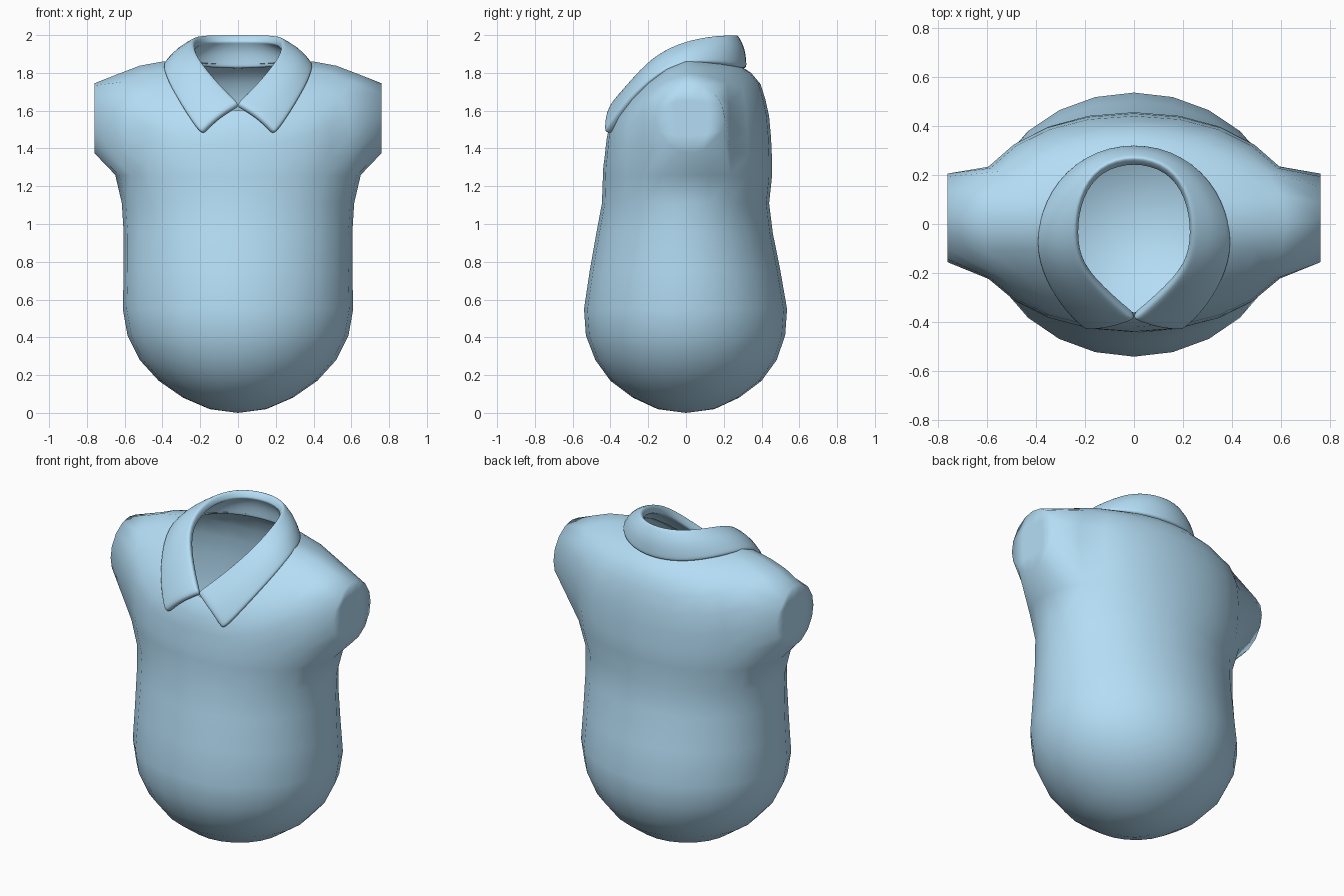
import bpy, bmesh
from math import sin, cos, pi, sqrt
from mathutils import Vector

if "Cube" in bpy.data.objects:
    bpy.data.objects.remove(bpy.data.objects["Cube"])

SEG = 24
blue = bpy.data.materials.new("blue_cloth")
blue.diffuse_color = (.46, .73, .92, 1)
blue.use_nodes = True
blue.node_tree.nodes["Principled BSDF"].inputs["Base Color"].default_value = blue.diffuse_color


def finish(name, bm):
    bmesh.ops.recalc_face_normals(bm, faces=bm.faces[:])
    for f in bm.faces:
        f.smooth = True
    me = bpy.data.meshes.new(name)
    bm.to_mesh(me)
    bm.free()
    me.materials.append(blue)
    ob = bpy.data.objects.new(name, me)
    bpy.context.collection.objects.link(ob)
    return ob


# Torso rings: half width, front y, back y, z at front / side / back, roundness
lower = [(.15, -.15, .15, .02), (.29, -.28, .28, .08), (.42, -.40, .40, .17),
         (.52, -.48, .48, .28), (.585, -.53, .525, .41), (.61, -.54, .535, .55),
         (.605, -.51, .50, .75), (.605, -.475, .46, .95), (.615, -.445, .44, 1.11)]
rings = [(w, f, b, z, z, z, 1) for w, f, b, z in lower]
FIRST = len(rings)          # first of the five rings that carry the sleeves
rings += [(.65, -.44, .455, 1.25, 1.26, 1.25, .95),
          (.67, -.438, .455, 1.30, 1.40, 1.35, .95),
          (.68, -.43, .45, 1.36, 1.53, 1.46, .95),
          (.67, -.425, .44, 1.41, 1.67, 1.57, .95),
          (.62, -.42, .42, 1.45, 1.80, 1.66, .97),
          (.52, -.41, .395, 1.50, 1.838, 1.74, 1),
          (.40, -.395, .345, 1.55, 1.86, 1.80, 1),
          (.29, -.36, .275, 1.60, 1.87, 1.845, 1)]


def ring_point(r, j):
    w, front, back, zf, zs, zb, e = r
    c, s = cos(2 * pi * j / SEG), sin(2 * pi * j / SEG)
    x = w * abs(c) ** e * (1 if c > 0 else -1)
    y = abs(s) ** e * (back if s > 0 else front)
    z = zs + ((zb if s > 0 else zf) - zs) * abs(s) ** 1.5
    return x, y, z


bm = bmesh.new()
grid = [[bm.verts.new(ring_point(r, j)) for j in range(SEG)] for r in rings]
pole = bm.verts.new((0, 0, 0))
for j in range(SEG):
    bm.faces.new((pole, grid[0][(j + 1) % SEG], grid[0][j]))


def in_sleeve(i, j):
    return FIRST <= i < FIRST + 4 and (j + 2) % (SEG // 2) < 4


for i in range(len(rings) - 1):
    for j in range(SEG):
        if not in_sleeve(i, j):
            k = (j + 1) % SEG
            bm.faces.new((grid[i][j], grid[i][k], grid[i + 1][k], grid[i + 1][j]))

# Sleeve stubs: the square side opening runs out to a round, closed end
for side, mid in ((1, 0), (-1, SEG // 2)):
    root = [[grid[FIRST + a][(mid + b - 2) % SEG] for b in range(5)] for a in range(5)]
    cap = []
    for a in range(5):
        row = []
        for b in range(5):
            u, v = side * (b - 2) / 2, (a - 2) / 2
            row.append(bm.verts.new((side * .76,
                                     .025 + .18 * u * sqrt(1 - v * v / 2),
                                     1.56 + .185 * v * sqrt(1 - u * u / 2))))
        cap.append(row)
    for a in range(4):
        for b in range(4):
            bm.faces.new((cap[a][b], cap[a][b + 1], cap[a + 1][b + 1], cap[a + 1][b]))
    rim = ([(0, b) for b in range(4)] + [(a, 4) for a in range(4)] +
           [(4, b) for b in range(4, 0, -1)] + [(a, 0) for a in range(4, 0, -1)])
    for (a, b), (c, d) in zip(rim, rim[1:] + rim[:1]):
        bm.faces.new((root[a][b], root[c][d], cap[c][d], cap[a][b]))
# drop the ring points left loose inside the sleeve openings
for v in [v for v in bm.verts if not v.link_faces]:
    bm.verts.remove(v)
finish("shirt_body", bm)

# Collar: stations from back centre to front point (top edge, lower edge)
stations = [((0, .265, 1.985), (0, .31, 1.82)),
            ((.14, .225, 1.985), (.19, .265, 1.83)),
            ((.215, .11, 1.975), (.33, .13, 1.85)),
            ((.235, -.04, 1.935), (.387, -.04, 1.845)),
            ((.21, -.17, 1.86), (.368, -.18, 1.757)),
            ((.11, -.275, 1.74), (.29, -.32, 1.615)),
            ((.025, -.35, 1.655), (.215, -.395, 1.50)),
            ((-.008, -.375, 1.625), (.185, -.415, 1.475))]
full = [tuple(Vector((-p[0], p[1], p[2])) for p in s) for s in reversed(stations[1:])]
full += [tuple(Vector(p) for p in s) for s in stations]
bm = bmesh.new()
rows = []
for top, low in full:
    row = []
    for t in (0, .1, .5, .9, 1):
        p = top.lerp(low, t)
        out = Vector((p.x, p.y, 0)).normalized() + Vector((0, 0, 1))
        row.append(bm.verts.new(p + out * .07 * t * (1 - t)))
    rows.append(row)
for r, s in zip(rows, rows[1:]):
    for k in range(4):
        bm.faces.new((r[k], s[k], s[k + 1], r[k + 1]))
collar = finish("collar", bm)
mod = collar.modifiers.new("thickness", 'SOLIDIFY')
mod.thickness = .05
mod.offset = 0
mod = collar.modifiers.new("rounding", 'SUBSURF')
mod.levels = mod.render_levels = 2
